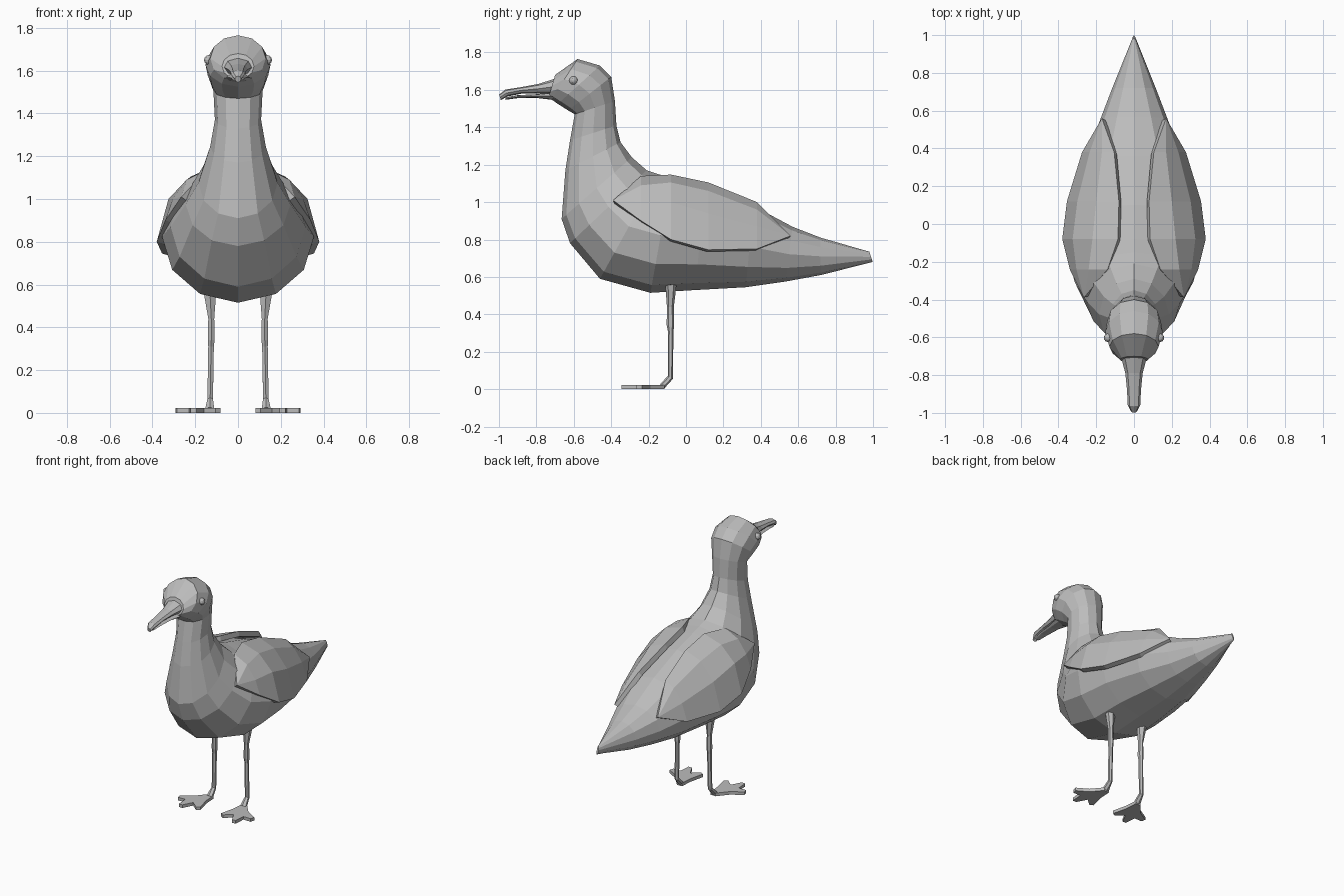
import bpy, bmesh, math
from mathutils import Vector

grey = bpy.data.materials.new("plain grey")
grey.diffuse_color = (0.5, 0.5, 0.5, 1)


def finish(name, bm):
    bmesh.ops.recalc_face_normals(bm, faces=bm.faces)
    mesh = bpy.data.meshes.new(name)
    bm.to_mesh(mesh)
    bm.free()
    mesh.materials.append(grey)
    obj = bpy.data.objects.new(name, mesh)
    bpy.context.collection.objects.link(obj)
    return obj


def mirror(obj):
    mod = obj.modifiers.new("mirror", 'MIRROR')
    mod.use_axis = (True, False, False)
    mod.use_mirror_merge = False


def loft(name, rings, sides, x=None):
    """Skin elliptical rings: (y, z) of one end, (y, z) of the other, half width."""
    bm = bmesh.new()
    loops = []
    for i, (y0, z0, y1, z1, w) in enumerate(rings):
        a, b = Vector((0, y0, z0)), Vector((0, y1, z1))
        mid, half = (a + b) / 2, (a - b) / 2
        loop = []
        for k in range(sides):
            t = 2 * math.pi * k / sides
            p = mid + half * math.cos(t)
            p.x = w * math.sin(t) + (x[i] if x else 0)
            loop.append(bm.verts.new(p))
        loops.append(loop)
    for la, lb in zip(loops, loops[1:]):
        for k in range(sides):
            n = (k + 1) % sides
            bm.faces.new((la[k], la[n], lb[n], lb[k]))
    bm.faces.new(loops[0])
    bm.faces.new(loops[-1])
    return finish(name, bm)


# Body, neck and head in one skin, from tail to face
loft("body", [
    (0.998, 0.68, 0.98, 0.735, 0.006),
    (0.72, 0.61, 0.72, 0.81, 0.115),
    (0.53, 0.575, 0.57, 0.868, 0.18),
    (0.32, 0.545, 0.36, 0.98, 0.262),
    (0.05, 0.53, 0.10, 1.08, 0.33),
    (-0.19, 0.515, -0.08, 1.13, 0.355),
    (-0.46, 0.59, -0.15, 1.15, 0.315),
    (-0.62, 0.78, -0.21, 1.17, 0.245),
    (-0.665, 0.91, -0.29, 1.24, 0.185),
    (-0.645, 1.17, -0.35, 1.32, 0.13),
    (-0.62, 1.33, -0.372, 1.41, 0.108),
    (-0.595, 1.47, -0.38, 1.54, 0.115),
    (-0.63, 1.49, -0.40, 1.67, 0.142),
    (-0.685, 1.525, -0.46, 1.73, 0.152),
    (-0.72, 1.55, -0.58, 1.765, 0.13),
    (-0.735, 1.56, -0.70, 1.68, 0.075),
], 12)

# Beak halves
loft("upper_beak", [
    (-0.70, 1.575, -0.70, 1.66, 0.07),
    (-0.79, 1.58, -0.79, 1.632, 0.046),
    (-0.88, 1.58, -0.88, 1.615, 0.037),
    (-0.955, 1.565, -0.965, 1.602, 0.033),
    (-0.99, 1.545, -0.999, 1.575, 0.014),
], 8)
loft("lower_beak", [
    (-0.70, 1.545, -0.70, 1.59, 0.06),
    (-0.80, 1.557, -0.80, 1.577, 0.038),
    (-0.90, 1.556, -0.90, 1.572, 0.03),
    (-0.965, 1.547, -0.965, 1.56, 0.018),
], 8)

# Eyes
bm = bmesh.new()
bmesh.ops.create_uvsphere(bm, u_segments=10, v_segments=6, radius=0.023)
bmesh.ops.translate(bm, verts=bm.verts, vec=(0.137, -0.602, 1.65))
mirror(finish("eye", bm))

# Folded wings: sections from the inner edge to the lower edge, given (x, z)
sections = [
    (-0.24, [(0.14, 1.14), (0.24, 1.09), (0.305, 1.0), (0.34, 0.90)]),
    (-0.08, [(0.085, 1.147), (0.22, 1.105), (0.325, 1.0), (0.38, 0.80)]),
    (0.12, [(0.08, 1.105), (0.20, 1.06), (0.30, 0.94), (0.355, 0.745)]),
    (0.38, [(0.105, 1.0), (0.17, 0.96), (0.235, 0.87), (0.275, 0.75)]),
]
bm = bmesh.new()
rows = [[bm.verts.new((x, y, z)) for x, z in pts] for y, pts in sections]
front = bm.verts.new((0.265, -0.39, 1.01))
back = bm.verts.new((0.17, 0.56, 0.82))
for ra, rb in zip(rows, rows[1:]):
    for k in range(3):
        bm.faces.new((ra[k], ra[k + 1], rb[k + 1], rb[k]))
for k in range(3):
    bm.faces.new((front, rows[0][k + 1], rows[0][k]))
    bm.faces.new((back, rows[-1][k], rows[-1][k + 1]))
bmesh.ops.recalc_face_normals(bm, faces=bm.faces)
if sum(f.normal.x for f in bm.faces) < 0:
    bmesh.ops.reverse_faces(bm, faces=bm.faces)
mesh = bpy.data.meshes.new("wing")
bm.to_mesh(mesh)
bm.free()
mesh.materials.append(grey)
wing = bpy.data.objects.new("wing", mesh)
bpy.context.collection.objects.link(wing)
shell = wing.modifiers.new("thickness", 'SOLIDIFY')
shell.thickness = 0.035
shell.offset = -1
mirror(wing)

# Legs with knee and ankle bend
mirror(loft("leg", [
    (-0.112, 0.58, -0.048, 0.58, 0.036),
    (-0.102, 0.44, -0.065, 0.44, 0.016),
    (-0.103, 0.37, -0.063, 0.37, 0.018),
    (-0.103, 0.34, -0.063, 0.34, 0.018),
    (-0.097, 0.31, -0.067, 0.31, 0.015),
    (-0.097, 0.07, -0.07, 0.055, 0.015),
    (-0.14, 0.026, -0.115, 0.005, 0.024),
], 6, [0.132, 0.125, 0.125, 0.125, 0.126, 0.130, 0.132]))

# Webbed feet
outline = [(0.112, -0.115), (0.152, -0.115), (0.215, -0.19), (0.292, -0.235),
           (0.285, -0.265), (0.228, -0.265), (0.222, -0.345), (0.195, -0.345),
           (0.158, -0.275), (0.105, -0.32), (0.082, -0.305), (0.107, -0.2)]
bm = bmesh.new()
sole = bm.faces.new([bm.verts.new((x, y, 0.0)) for x, y in outline])
top = bmesh.ops.extrude_face_region(bm, geom=[sole])["geom"]
bmesh.ops.translate(bm, verts=[v for v in top if isinstance(v, bmesh.types.BMVert)],
                    vec=(0, 0, 0.022))
mirror(finish("foot", bm))
